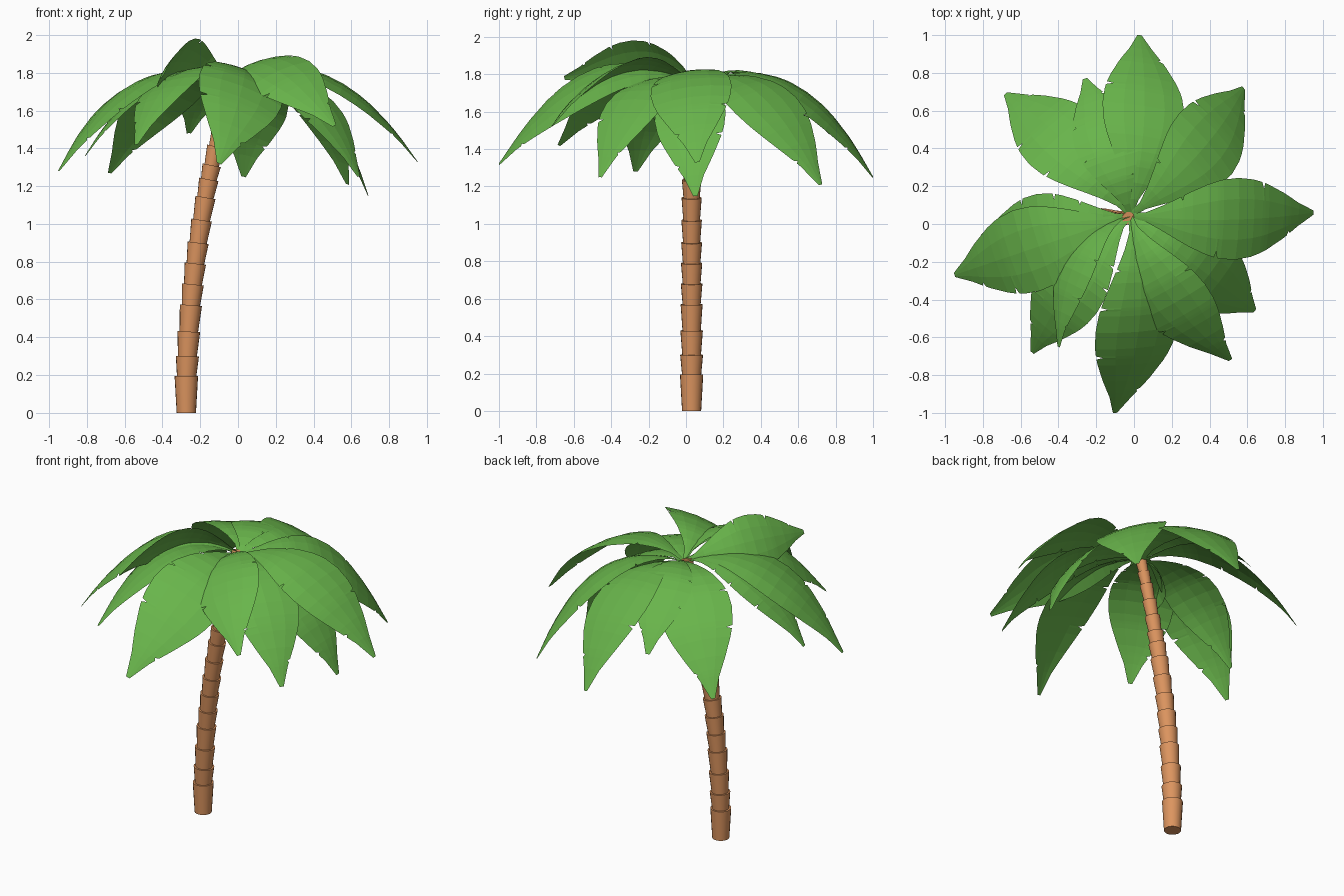
import bpy, bmesh, math, random
from mathutils import Vector, Matrix

if "Cube" in bpy.data.objects:
    bpy.data.objects.remove(bpy.data.objects["Cube"])

random.seed(4)


def material(name, rgb):
    m = bpy.data.materials.new(name)
    m.diffuse_color = (*rgb, 1)
    m.use_nodes = True
    m.node_tree.nodes["Principled BSDF"].inputs["Base Color"].default_value = m.diffuse_color
    return m


BARK = material("orange_bark", (0.72, 0.30, 0.115))
LEAF = material("leaf_green", (0.14, 0.46, 0.07))


def make_object(name, bm, mat):
    me = bpy.data.meshes.new(name)
    bm.to_mesh(me)
    bm.free()
    me.materials.append(mat)
    ob = bpy.data.objects.new(name, me)
    bpy.context.collection.objects.link(ob)
    return ob


# Trunk: stacked flaring rings following a leaning parabola
def trunk_point(z):
    return Vector((-0.275 + 0.079 * z * z, 0.03, z))


joints = [0, 0.195, 0.30, 0.43, 0.57, 0.68, 0.79, 0.90, 1.02, 1.14, 1.235,
          1.31, 1.41, 1.51, 1.61, 1.69, 1.765]
bm = bmesh.new()
for z0, z1 in zip(joints, joints[1:]):
    r = 0.064 - 0.009 * z1 - 0.005 * max(0, z1 - 1.2) / 0.2
    a, b = trunk_point(max(0, z0 - 0.01)), trunk_point(z1)
    axis = b - a
    tilt = axis.to_track_quat('Z', 'Y').to_matrix().to_4x4()
    if z0 == 0:
        tilt = Matrix.Identity(4)
    bmesh.ops.create_cone(bm, cap_ends=True, segments=20,
                          radius1=r * 0.82, radius2=r, depth=axis.length,
                          matrix=Matrix.Translation((a + b) / 2) @ tilt)
for v in bm.verts:
    v.co.z = max(v.co.z, 0)
trunk = make_object("trunk", bm, BARK)
bpy.context.view_layer.objects.active = trunk
trunk.select_set(True)
bpy.ops.object.shade_smooth_by_angle(angle=math.radians(35))

# Fronds: one arched leaf shape, aimed at a tip and rolled about its chord
CROWN = Vector((-0.02, 0.045, 1.75))
COLUMNS = [-1, -0.5, 0, 0.5, 1]


def frond(name, tip, roll):
    chord = Vector(tip) - CROWN
    length = chord.length
    u = chord.normalized()
    turn = Matrix.Rotation(math.radians(roll), 3, u)
    side = u.cross(Vector((0, 0, 1))).normalized()
    up = turn @ side.cross(u)
    side = turn @ side
    # rows along the leaf, with small tears cut into either edge
    rows = [(i / 12, 0) for i in range(13)]
    for base in (0.29, 0.46, 0.71, 0.88):
        t = base + random.uniform(-0.02, 0.02)
        rows += [(t - 0.008, 0), (t, random.choice((-1, 1))), (t + 0.008, 0)]
    rows.sort()
    bm = bmesh.new()
    grid = []
    for t, tear in rows:
        shape = max(math.sin(math.pi * t ** 1.25), 0) ** 1.1
        w = max(0.207 * length * shape, 0.012)
        line = []
        for s in COLUMNS:
            k = s * 0.82 if s == tear else s
            bend = 2 * t * (1 - t)
            p = CROWN + u * length * (bend * 0.34 + t * t)
            p += up * (bend * 0.42 * length - 0.12 * w * k * k) + side * k * w
            line.append(bm.verts.new(p))
        grid.append(line)
    for r0, r1 in zip(grid, grid[1:]):
        for j in range(len(COLUMNS) - 1):
            bm.faces.new((r0[j], r0[j + 1], r1[j + 1], r1[j]))
    return make_object(name, bm, LEAF)


# Tip position and roll of each frond around the crown
FRONDS = [
    ((0.03, 1.00, 1.25), 12),
    ((0.58, 0.72, 1.21), 14),
    ((0.95, 0.06, 1.33), 8),
    ((0.69, 0.05, 1.15), 9),
    ((0.64, -0.46, 1.25), 0),
    ((0.51, -0.72, 1.52), 22),
    ((-0.10, -1.00, 1.32), -23),
    ((-0.54, -0.68, 1.42), 12),
    ((-0.40, -0.65, 1.78), 55),
    ((-0.95, -0.27, 1.28), 0),
    ((-0.81, -0.07, 1.36), 0),
    ((-0.68, 0.69, 1.27), 10),
    ((-0.26, 0.77, 1.48), 0),
]
for n, (tip, roll) in enumerate(FRONDS, 1):
    frond(f"frond_{n:02d}", tip, roll)
